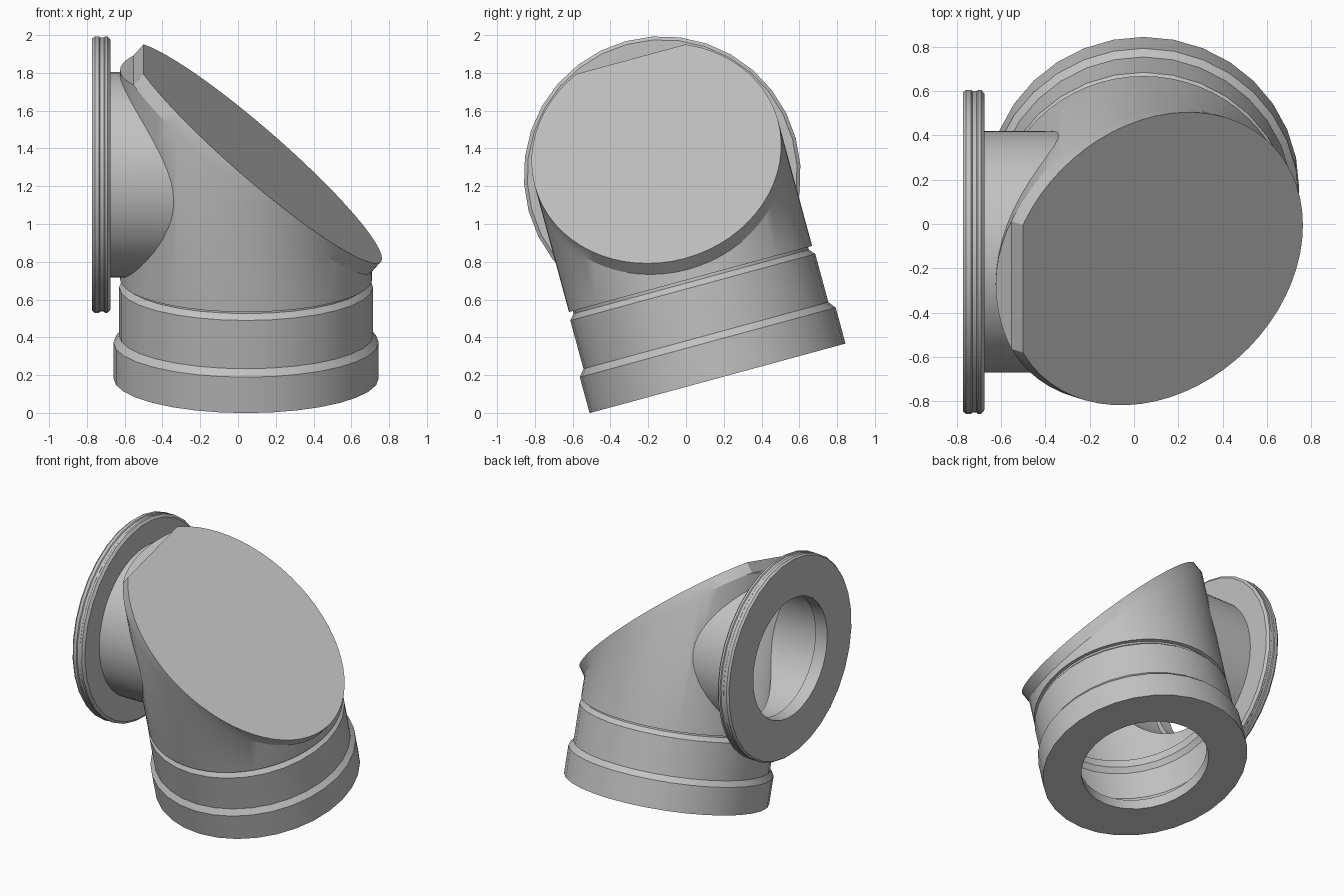
import bpy, bmesh, math
from mathutils import Matrix, Vector

if "Cube" in bpy.data.objects:
    bpy.data.objects.remove(bpy.data.objects["Cube"], do_unlink=True)

grey = bpy.data.materials.new("plain grey")
grey.use_nodes = True
COLOUR = (0.54, 0.54, 0.54, 1)
grey.diffuse_color = COLOUR
grey.node_tree.nodes["Principled BSDF"].inputs["Base Color"].default_value = COLOUR

# Main pipe frame: axis along local z, leaning forward
AXIS_X, HOLE, BRANCH_Z = 0.043, 0.437, 1.117
PLACE = Matrix.Translation((AXIS_X, 0.167, 0.183)) @ Matrix.Rotation(math.radians(15.2), 4, "X")
TO_BRANCH = Matrix.Translation((0, 0, BRANCH_Z)) @ Matrix.Rotation(math.radians(-90), 4, "Y")

# Slanted end face, the flat top of the body and the wall thickness
SLANT = Vector((0.654, 0, 0.756)).normalized()
CORNER = Vector((-0.5 - AXIS_X, 0, 1.75))
BODY_TOP = 1.69
WALL = 0.08


def lathe(profile, sides, closed):
    """Spin (radius, height) points about z; closed makes a tube, open gets end caps."""
    bm = bmesh.new()
    rings = []
    for r, z in profile:
        turn = [2 * math.pi * i / sides for i in range(sides)]
        rings.append([bm.verts.new((r * math.cos(a), r * math.sin(a), z)) for a in turn])
    pairs = list(zip(rings, rings[1:]))
    if closed:
        pairs.append((rings[-1], rings[0]))
    else:
        bm.faces.new(rings[0][::-1])
        bm.faces.new(rings[-1])
    for low, high in pairs:
        for i in range(sides):
            j = (i + 1) % sides
            bm.faces.new((low[i], low[j], high[j], high[i]))
    return bm


def slice_off(bm, depth):
    """Remove everything above the slanted face lowered by depth; return the new cap."""
    cut = bmesh.ops.bisect_plane(bm, geom=bm.verts[:] + bm.edges[:] + bm.faces[:],
                                 plane_co=CORNER - SLANT * depth, plane_no=SLANT,
                                 clear_outer=True)
    edges = [e for e in cut["geom_cut"] if isinstance(e, bmesh.types.BMEdge)]
    return bmesh.ops.contextual_create(bm, geom=edges)["faces"]


def finish(name, bm):
    bmesh.ops.recalc_face_normals(bm, faces=bm.faces)
    mesh = bpy.data.meshes.new(name)
    bm.to_mesh(mesh)
    bm.free()
    mesh.materials.append(grey)
    mesh.transform(PLACE)
    obj = bpy.data.objects.new(name, mesh)
    bpy.context.collection.objects.link(obj)
    return obj


def combine(target, other, operation):
    mod = target.modifiers.new(operation, "BOOLEAN")
    mod.operation, mod.object, mod.solver = operation, other, "EXACT"
    bpy.context.view_layer.objects.active = target
    bpy.ops.object.modifier_apply(modifier=mod.name)
    bpy.data.objects.remove(other, do_unlink=True)


# Body with a lip pushed out square to the slanted face
bm = lathe([(0.667, 0.545), (0.667, BODY_TOP)], 64, False)
cap = slice_off(bm, WALL)
lip = bmesh.ops.extrude_face_region(bm, geom=cap)
bmesh.ops.delete(bm, geom=cap, context="FACES_ONLY")
bmesh.ops.translate(bm, vec=SLANT * WALL,
                    verts=[v for v in lip["geom"] if isinstance(v, bmesh.types.BMVert)])
body = finish("slanted_body", bm)

# Side branch, kept under the slanted face
bm = lathe([(0.545, 0.3), (0.545, 0.69 + AXIS_X)], 64, False)
bm.transform(TO_BRANCH)
slice_off(bm, WALL / 2)
combine(body, finish("branch_pipe", bm), "UNION")

# Hollow out both pipes, leaving a wall under the slanted face
bm = lathe([(0.587, 0.3), (0.587, BODY_TOP - WALL)], 64, False)
slice_off(bm, WALL + 0.01)
combine(body, finish("main_bore", bm), "DIFFERENCE")
bm = lathe([(0.465, 0.15), (0.465, 1)], 64, False)
bm.transform(TO_BRANCH)
slice_off(bm, WALL + 0.01)
combine(body, finish("branch_bore", bm), "DIFFERENCE")

# Stepped socket at the foot, hollow behind its end ring
socket = finish("stepped_socket", lathe(
    [(HOLE, 0), (0.702, 0), (0.702, 0.197), (0.672, 0.235), (0.672, 0.5),
     (0.645, 0.53), (0.645, 0.56), (0.565, 0.56), (0.565, 0.5), (0.592, 0.465),
     (0.592, 0.235), (0.62, 0.197), (0.62, WALL), (HOLE, WALL)], 32, True))

# Round flange on the branch
flange_profile = [(HOLE, 0.675), (0.715, 0.675), (0.733, 0.69), (0.733, 0.705),
                  (0.727, 0.71), (0.727, 0.73), (0.733, 0.735), (0.733, 0.758),
                  (0.722, 0.772), (HOLE, 0.772)]
bm = lathe([(r, x + AXIS_X) for r, x in flange_profile], 32, True)
bm.transform(TO_BRANCH)
flange = finish("branch_flange", bm)

# Smooth round walls, sharp rims
for obj in (body, socket, flange):
    bpy.ops.object.select_all(action="DESELECT")
    obj.select_set(True)
    bpy.context.view_layer.objects.active = obj
    bpy.ops.object.shade_smooth_by_angle(angle=math.radians(25))
